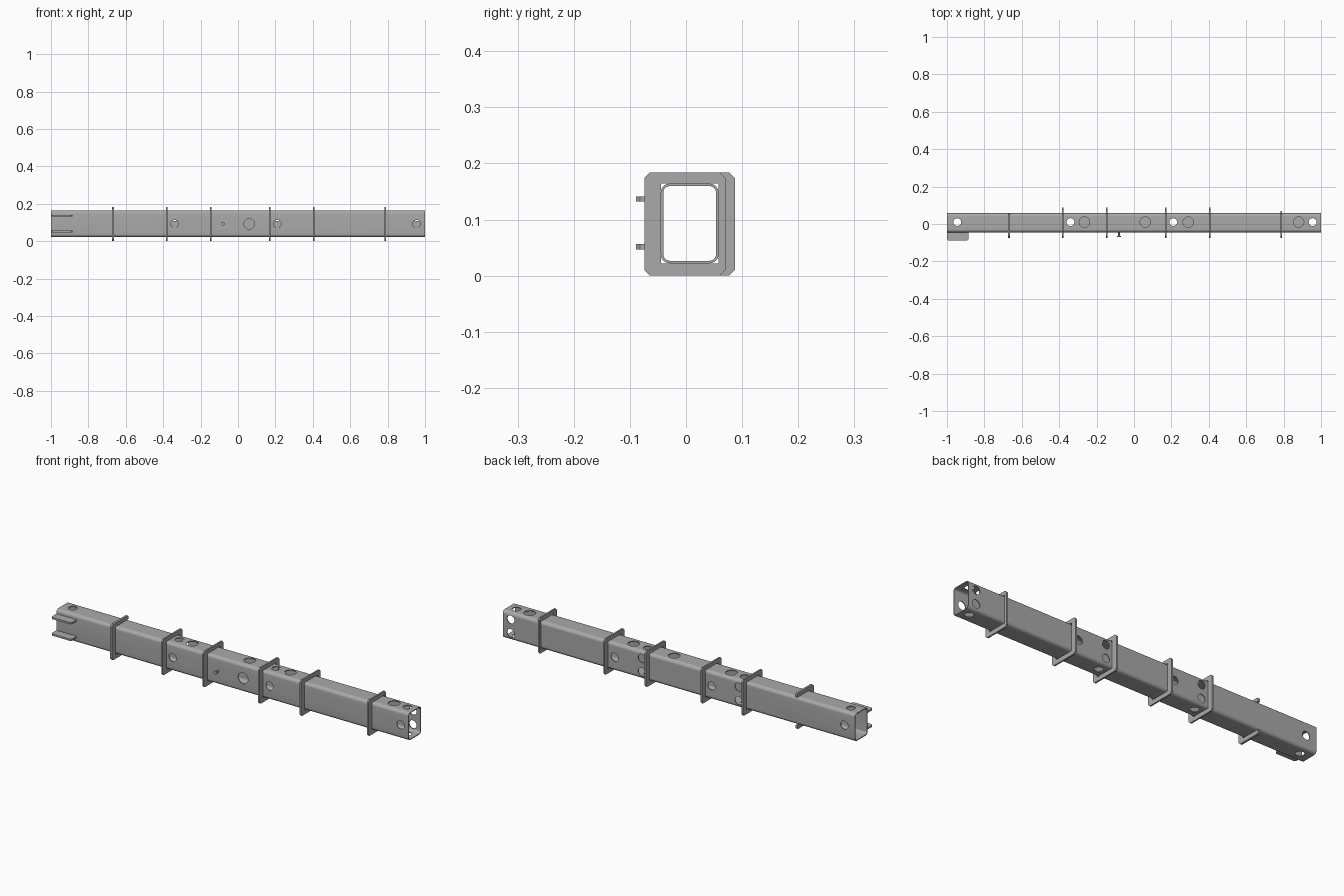
import bpy, bmesh, math
from mathutils import Matrix, Vector

if "Cube" in bpy.data.objects:
    bpy.data.objects.remove(bpy.data.objects["Cube"], do_unlink=True)

STEEL = (0.40, 0.40, 0.40, 1)
steel = bpy.data.materials.new("grey_steel")
steel.use_nodes = True
steel.diffuse_color = STEEL
steel.node_tree.nodes["Principled BSDF"].inputs["Base Color"].default_value = STEEL

# Tube outer limits and wall
Y0, Y1, Z0, Z1, WALL = -0.045, 0.058, 0.022, 0.164, 0.0045
MID_Y, MID_Z = (Y0 + Y1) / 2, (Z0 + Z1) / 2


def make(name, bm):
    bmesh.ops.recalc_face_normals(bm, faces=bm.faces)
    mesh = bpy.data.meshes.new(name)
    bm.to_mesh(mesh)
    bm.free()
    mesh.materials.append(steel)
    obj = bpy.data.objects.new(name, mesh)
    bpy.context.collection.objects.link(obj)
    return obj


def rounded_rect(a0, a1, b0, b1, r, segs):
    """Closed outline with each corner rounded in segs steps."""
    pts = []
    corners = [(a1 - r, b1 - r), (a0 + r, b1 - r), (a0 + r, b0 + r), (a1 - r, b0 + r)]
    for i, (a, b) in enumerate(corners):
        for k in range(segs + 1):
            t = math.pi / 2 * (i + k / segs)
            pts.append((a + r * math.cos(t), b + r * math.sin(t)))
    return pts


def ring(name, outer, inner, x0, x1):
    """Hollow section running along x between two matching outlines."""
    bm = bmesh.new()
    loops = [[bm.verts.new((x, a, b)) for a, b in pts]
             for x, pts in ((x0, outer), (x1, outer), (x1, inner), (x0, inner))]
    n = len(outer)
    for j in range(4):
        p, q = loops[j], loops[(j + 1) % 4]
        for i in range(n):
            k = (i + 1) % n
            bm.faces.new((p[i], p[k], q[k], q[i]))
    return make(name, bm)


def slab(name, pts, offset):
    """Flat outline of 3D points, extruded by offset."""
    bm = bmesh.new()
    face = bm.faces.new([bm.verts.new(p) for p in pts])
    new = bmesh.ops.extrude_face_region(bm, geom=[face], use_keep_orig=True)["geom"]
    bmesh.ops.translate(bm, vec=offset,
                        verts=[g for g in new if isinstance(g, bmesh.types.BMVert)])
    return make(name, bm)


def add_cylinder(bm, centre, axis, radius, depth, segs=28):
    turn = Vector((0, 0, 1)).rotation_difference(Vector(axis)).to_matrix().to_4x4()
    bmesh.ops.create_cone(bm, cap_ends=True, segments=segs, radius1=radius, radius2=radius,
                          depth=depth, matrix=Matrix.Translation(centre) @ turn)


# Hollow main beam
beam = ring("beam", rounded_rect(Y0, Y1, Z0, Z1, 0.016, 6),
            rounded_rect(Y0 + WALL, Y1 - WALL, Z0 + WALL, Z1 - WALL, 0.0115, 6), -1, 1)

# Holes through single walls
cuts = bmesh.new()
HOLE, BIG, DEEP = 0.021, 0.028, 0.024
Y, Z = (0, 1, 0), (0, 0, 1)
for x in (-0.945, -0.34, 0.21, 0.955):
    for z in (Z0, Z1):
        add_cylinder(cuts, (x, 0.01, z), Z, HOLE, DEEP)
for x in (-0.265, 0.06, 0.29, 0.88):
    add_cylinder(cuts, (x, 0.01, Z1), Z, BIG, DEEP)
for x in (-0.34, 0.21, 0.955):
    add_cylinder(cuts, (x, Y0, MID_Z), Y, HOLE, DEEP)
    for dz in (-0.035, 0.035):
        add_cylinder(cuts, (x, Y1, MID_Z + dz), Y, HOLE, DEEP)
add_cylinder(cuts, (0.06, Y0, MID_Z), Y, BIG, DEEP)
for x in (-0.94, -0.185, 0.365):
    add_cylinder(cuts, (x, Y1, MID_Z), Y, HOLE, DEEP)
cutter = make("hole_cutter", cuts)
cutter.hide_render = True
mod = beam.modifiers.new("holes", "BOOLEAN")
mod.operation, mod.solver, mod.object = "DIFFERENCE", "EXACT", cutter
bpy.context.view_layer.objects.active = beam
beam.select_set(True)
bpy.ops.object.modifier_apply(modifier=mod.name)
bpy.data.objects.remove(cutter, do_unlink=True)
bpy.ops.object.shade_smooth_by_angle(angle=math.radians(30))
beam.select_set(False)

# Collar plates around the beam
FRONT, TOP, T = -0.074, 0.184, 0.008
opening = rounded_rect(Y0, Y1, Z0, Z1, 0.001, 1)
for i, (x, back) in enumerate([(-0.38, 0.087), (-0.147, 0.087), (0.17, 0.087),
                               (0.405, 0.087), (0.788, 0.07)]):
    ring(f"collar_plate_{i + 1}", rounded_rect(FRONT, back, 0, TOP, 0.01, 1),
         opening, x - T / 2, x + T / 2)

# Open-backed collar plate
c = 0.01
half = [(Y1, Z1), (Y1, TOP - c / 2), (Y1 - c / 2, TOP), (FRONT + c, TOP), (FRONT, TOP - c)]
lower = [(y, TOP - z) for y, z in reversed(half)]
outline = half + lower + [(Y0, Z0), (Y0, Z1)]
slab("open_collar_plate", [(-0.674, y, z) for y, z in outline], (0.011, 0, 0))

# Pair of lugs at the right end
for name, z in (("lower_lug", 0.047), ("upper_lug", 0.132)):
    tab = [(-1, Y0 + 0.002), (-1, -0.082), (-0.992, -0.089), (-0.893, -0.089),
           (-0.885, -0.082), (-0.885, Y0 + 0.002)]
    slab(name, [(x, y, z) for x, y in tab], (0, 0, 0.009))

# Headed pin on the front
pin = bmesh.new()
add_cylinder(pin, (-0.08, -0.056, MID_Z), Y, 0.005, 0.024, 16)
add_cylinder(pin, (-0.08, -0.067, MID_Z), Y, 0.01, 0.005, 16)
make("front_pin", pin)
